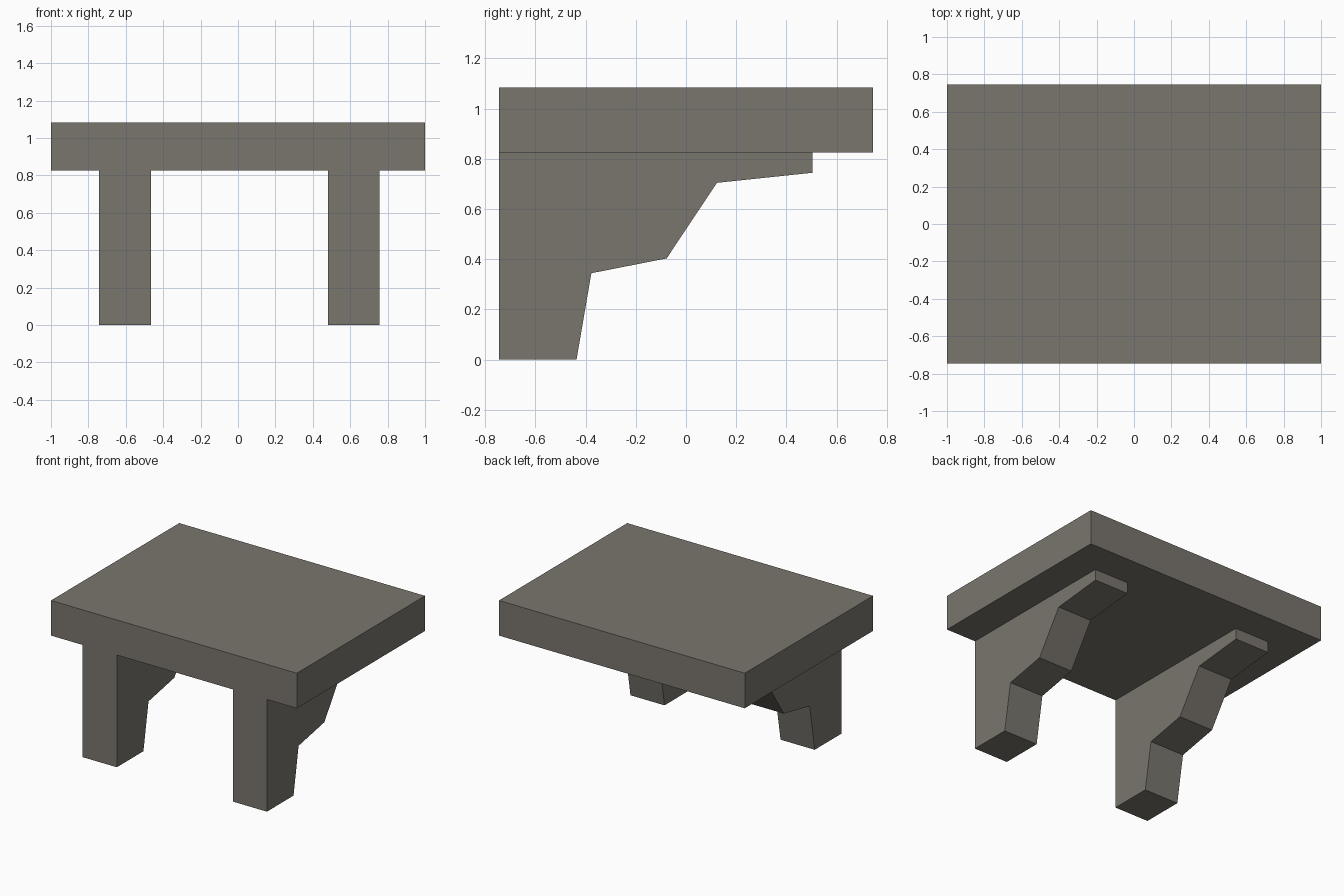
import bpy
import bmesh

cube = bpy.data.objects.get("Cube")
if cube:
    bpy.data.objects.remove(cube, do_unlink=True)

# Single stone colour
stone = bpy.data.materials.new("warm grey stone")
stone.use_nodes = True
colour = (0.195, 0.182, 0.157, 1)
stone.diffuse_color = colour
stone.node_tree.nodes["Principled BSDF"].inputs["Base Color"].default_value = colour


def extrude_profile(name, profile, x_min, x_max):
    """Extrude a (y, z) outline along x into a closed solid."""
    bm = bmesh.new()
    face = bm.faces.new([bm.verts.new((x_min, y, z)) for y, z in profile])
    result = bmesh.ops.extrude_face_region(bm, geom=[face], use_keep_orig=True)
    moved = [v for v in result["geom"] if isinstance(v, bmesh.types.BMVert)]
    bmesh.ops.translate(bm, verts=moved, vec=(x_max - x_min, 0, 0))
    bmesh.ops.recalc_face_normals(bm, faces=bm.faces)
    mesh = bpy.data.meshes.new(name)
    bm.to_mesh(mesh)
    bm.free()
    mesh.materials.append(stone)
    obj = bpy.data.objects.new(name, mesh)
    bpy.context.collection.objects.link(obj)
    return obj


FRONT, BACK = -0.745, 0.745
UNDERSIDE, TOP = 0.825, 1.083

# Thick slab
extrude_profile("slab", [(FRONT, UNDERSIDE), (BACK, UNDERSIDE),
                         (BACK, TOP), (FRONT, TOP)], -1, 1)

# Stepped bracket legs, flush with the front of the slab
bracket = [(FRONT, 0), (-0.436, 0), (-0.377, 0.344), (-0.077, 0.403),
           (0.123, 0.704), (0.503, 0.744), (0.503, UNDERSIDE), (FRONT, UNDERSIDE)]
extrude_profile("right_bracket_leg", bracket, -0.742, -0.464)
extrude_profile("left_bracket_leg", bracket, 0.48, 0.757)
